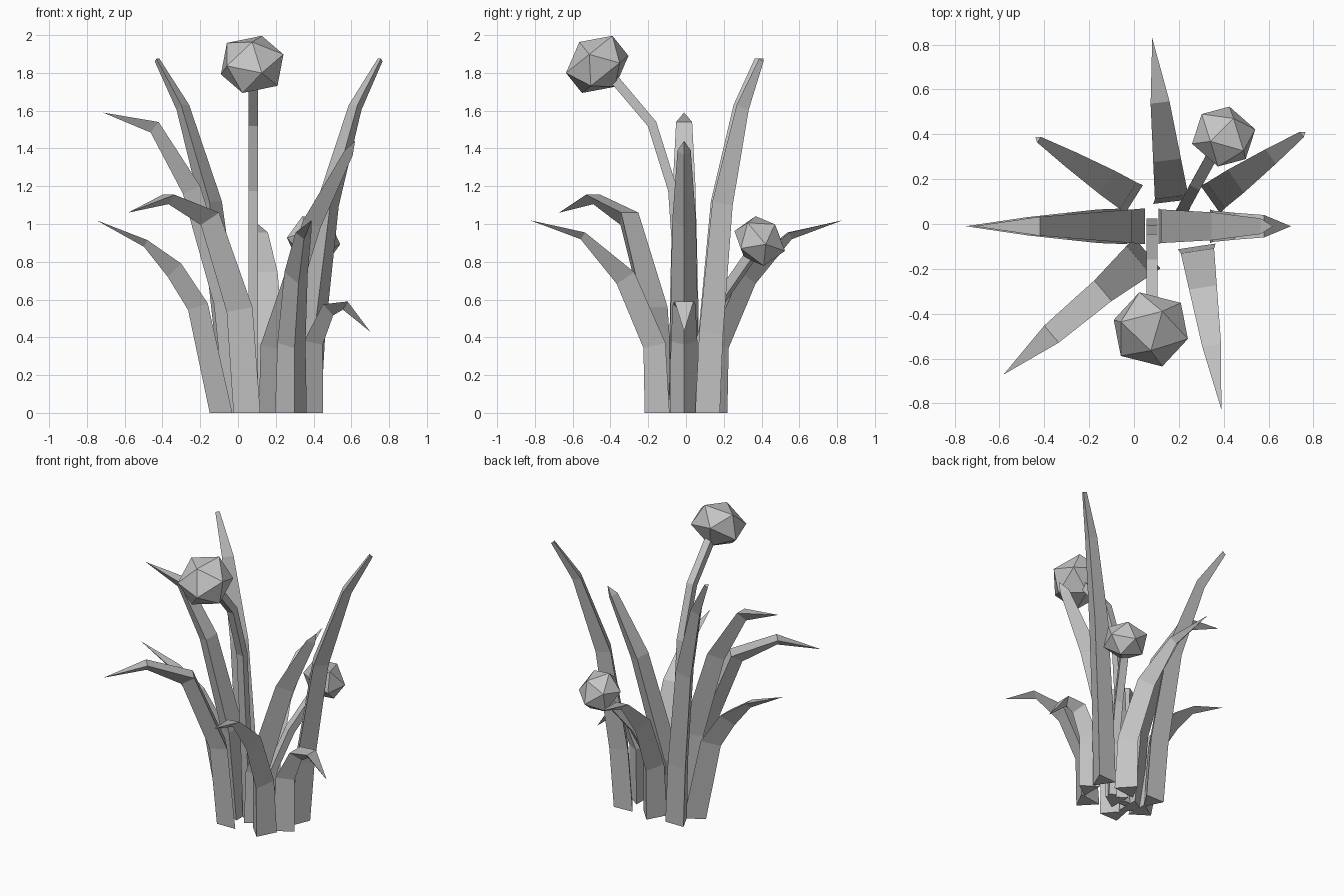
import bpy, bmesh
from mathutils import Vector

cube = bpy.data.objects.get("Cube")
if cube:
    bpy.data.objects.remove(cube)

grey = bpy.data.materials.new("plain_grey")
grey.use_nodes = True
grey.diffuse_color = (0.55, 0.55, 0.55, 1)
grey.node_tree.nodes["Principled BSDF"].inputs["Base Color"].default_value = grey.diffuse_color


def finish(name, bm):
    bmesh.ops.remove_doubles(bm, verts=bm.verts, dist=0.0005)
    bmesh.ops.recalc_face_normals(bm, faces=bm.faces)
    mesh = bpy.data.meshes.new(name)
    bm.to_mesh(mesh)
    bm.free()
    mesh.materials.append(grey)
    obj = bpy.data.objects.new(name, mesh)
    bpy.context.collection.objects.link(obj)
    return obj


def skin(name, rings):
    """Join rings of points into a closed, capped tube."""
    bm = bmesh.new()
    loops = [[bm.verts.new(p) for p in ring] for ring in rings]
    n = len(loops[0])
    for a, b in zip(loops, loops[1:]):
        for i in range(n):
            j = (i + 1) % n
            bm.faces.new((a[i], a[j], b[j], b[i]))
    bm.faces.new(loops[0])
    bm.faces.new(loops[-1])
    return finish(name, bm)


def leaf(name, base, tip, sections):
    """Keeled blade; each section is (reach, height, width, keel depth)."""
    base = Vector((*base, 0))
    out = (Vector((*tip, 0)) - base).normalized()
    side = Vector((-out.y, out.x, 0))
    up = Vector((0, 0, 1))
    rings = []
    for i, (r, z, w, d) in enumerate(sections):
        lo = sections[max(i - 1, 0)]
        hi = sections[min(i + 1, len(sections) - 1)]
        run = Vector((hi[0] - lo[0], hi[1] - lo[1])).normalized()
        if i == 0:
            run = Vector((0, 1))
        mid = base + out * r + up * z
        keel = mid + (out * run.y - up * run.x) * d
        rings.append([mid + side * w / 2, mid - side * w / 2, keel])
    return skin(name, rings)


def stem(name, path, size):
    """Square stalk along a path."""
    pts = [Vector(p) for p in path]
    lean = pts[-1] - pts[0]
    side = Vector((lean.y, -lean.x, 0)).normalized()
    rings = []
    for i, p in enumerate(pts):
        run = (pts[min(i + 1, len(pts) - 1)] - pts[max(i - 1, 0)]).normalized()
        if i == 0:
            run = Vector((0, 0, 1))
        over = run.cross(side).normalized()
        h = size / 2
        rings.append([p + side * h * a + over * h * b
                      for a, b in ((1, 1), (-1, 1), (-1, -1), (1, -1))])
    return skin(name, rings)


def bud(name, centre, axis, radius, squash):
    """Faceted flower head, flattened along its stalk."""
    bm = bmesh.new()
    bmesh.ops.create_icosphere(bm, subdivisions=1, radius=radius)
    turn = Vector(axis).to_track_quat('Z', 'Y')
    for v in bm.verts:
        v.co.z *= squash
        v.co = turn @ v.co + Vector(centre)
    return finish(name, bm)


# Blade profiles
arching = [(0, 0, .17, .12), (.02, .37, .15, .11), (.185, .745, .125, .105),
           (.445, .955, .085, .04), (.735, 1.02, 0, 0)]
low_arch = [(0, 0, .16, .12), (.13, .58, .15, .11), (.27, .79, .12, .10),
            (.45, .915, .08, .04), (.72, 1.02, 0, 0)]
tall = [(0, 0, .15, .12), (.03, .43, .14, .12), (.14, 1.12, .125, .10),
        (.33, 1.63, .08, .06), (.50, 1.875, .03, .025)]
high_bend = [(0, 0, .16, .12), (.06, .6, .15, .12), (.25, 1.2, .12, .10),
             (.47, 1.54, .085, .07), (.765, 1.59, 0, 0)]
drooping = [(0, 0, .18, .11), (.05, .56, .17, .11), (.26, 1.06, .12, .10),
            (.56, 1.155, .10, .05), (.84, 1.06, 0, 0)]
upright = [(0, 0, .16, .12), (.01, .36, .15, .12), (.235, 1.02, .125, .10),
           (.455, 1.39, .07, .05), (.51, 1.44, 0, 0)]
short = [(0, 0, .15, .11), (.01, .38, .14, .10), (.11, .575, .12, .08),
         (.24, .59, .10, .05), (.36, .43, 0, 0)]

leaf("front_leaf", (.28, -.10), (.39, -.83), arching)
leaf("back_leaf", (.17, .10), (.08, .84), arching)
leaf("right_low_leaf", (-.03, -.01), (-.75, -.01), low_arch)
leaf("right_high_leaf", (.05, -.01), (-.71, -.01), high_bend)
leaf("front_right_leaf", (.06, -.13), (-.58, -.67), drooping)
leaf("back_right_leaf", (0, .11), (-.43, .38), tall)
leaf("back_left_leaf", (.34, .11), (.75, .40), tall)
leaf("left_high_leaf", (.11, -.01), (.62, -.01), upright)
leaf("left_short_leaf", (.34, -.01), (.70, -.01), short)

# Stalks and flower heads
stem("tall_stem", [(.08, 0, 0), (.08, -.03, .6), (.08, -.07, 1.18),
                   (.08, -.18, 1.53), (.08, -.40, 1.79)], .05)
stem("small_stem", [(.20, .02, 0), (.22, .07, .35), (.28, .18, .6),
                    (.38, .36, .86)], .05)
bud("tall_flower", (.075, -.47, 1.845), (0, -.6, .75), .185, .82)
bud("small_flower", (.40, .39, .91), (.3, .55, .6), .15, .85)
